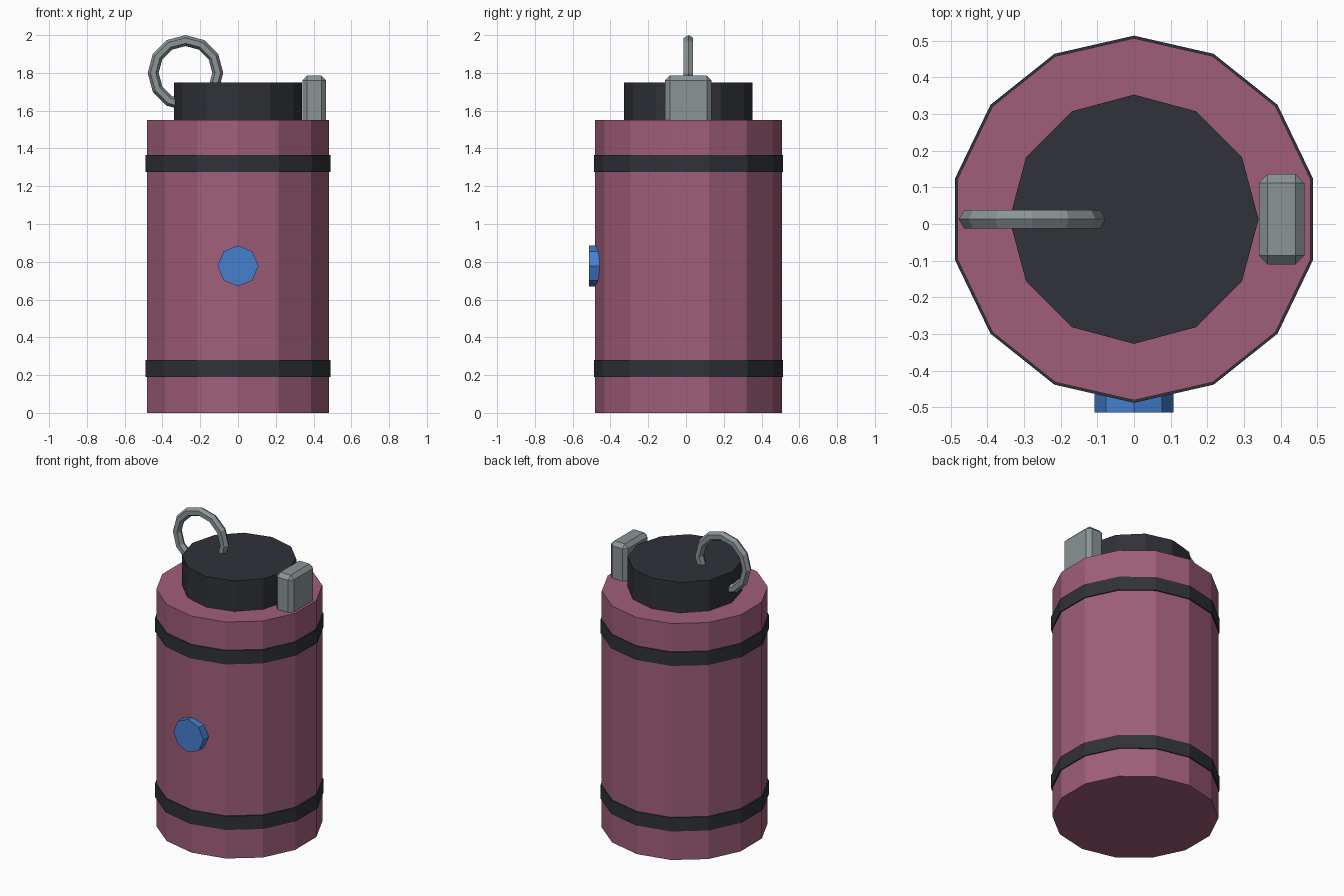
import bpy
import math

if "Cube" in bpy.data.objects:
    bpy.data.objects.remove(bpy.data.objects["Cube"])

CY = 0.013  # canister axis sits slightly behind the origin


def material(name, rgb):
    m = bpy.data.materials.new(name)
    lin = [((c / 255 + 0.055) / 1.055) ** 2.4 for c in rgb]
    m.diffuse_color = (*lin, 1)
    m.use_nodes = True
    m.node_tree.nodes["Principled BSDF"].inputs["Base Color"].default_value = m.diffuse_color
    return m


pink = material("dusty_pink", (160, 94, 122))
dark = material("charcoal", (48, 50, 56))
steel = material("steel_grey", (138, 148, 150))
blue = material("blue", (70, 128, 208))


def finish(name, mat):
    ob = bpy.context.object
    ob.name = name
    ob.data.materials.append(mat)
    return ob


def cylinder(name, mat, sides, radius, z0, z1):
    bpy.ops.mesh.primitive_cylinder_add(vertices=sides, radius=radius, depth=z1 - z0,
                                        location=(0, CY, (z0 + z1) / 2))
    return finish(name, mat)


# Canister body, its two straps and the cap
cylinder("body", pink, 14, 0.494, 0, 1.55)
cylinder("lower_band", dark, 14, 0.501, 0.19, 0.28)
cylinder("upper_band", dark, 14, 0.501, 1.275, 1.365)
cylinder("cap", dark, 12, 0.34, 1.53, 1.75)

# Pull ring standing upright on the left of the cap
bpy.ops.mesh.primitive_torus_add(major_segments=12, minor_segments=6,
                                 major_radius=0.171, minor_radius=0.029,
                                 location=(-0.278, CY, 1.8),
                                 rotation=(math.pi / 2, 0, 0))
finish("pull_ring", steel)

# Chamfered latch block on the right shoulder
bpy.ops.mesh.primitive_cube_add(size=1, location=(0.403, CY, 1.6425))
latch = finish("latch", steel)
latch.scale = (0.124, 0.246, 0.285)
bpy.ops.object.transform_apply(location=False, rotation=False, scale=True)
bevel = latch.modifiers.new("chamfer", "BEVEL")
bevel.width = 0.024
bevel.segments = 1

# Round button on the front
bpy.ops.mesh.primitive_cylinder_add(vertices=8, radius=0.108, depth=0.08,
                                    location=(0, -0.474, 0.778),
                                    rotation=(math.pi / 2, 0, 0))
finish("button", blue)
